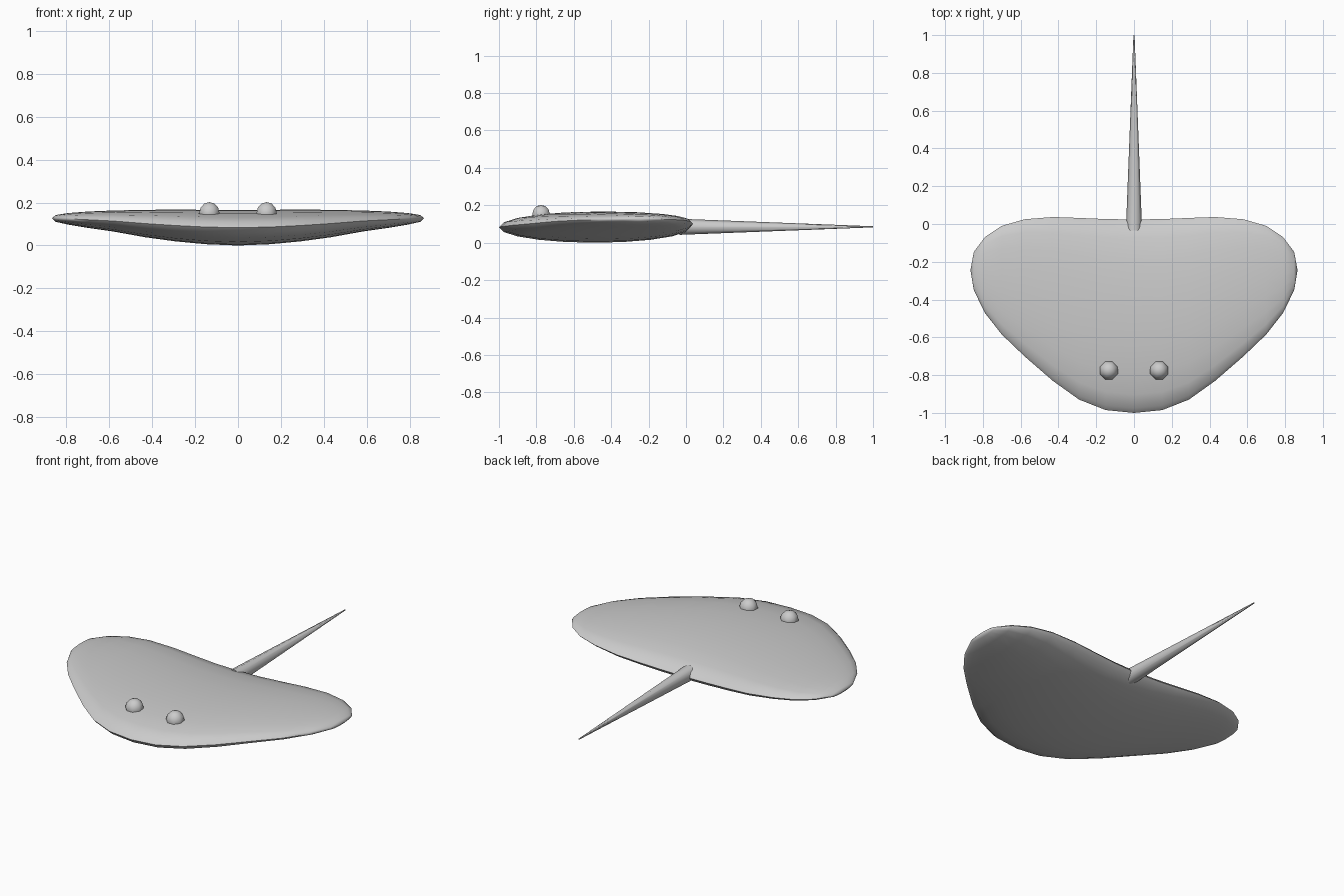
import bpy, bmesh
from math import sin, cos, pi, radians

if "Cube" in bpy.data.objects:
    bpy.data.objects.remove(bpy.data.objects["Cube"])


def smooth(obj, angle):
    bpy.ops.object.select_all(action='DESELECT')
    obj.select_set(True)
    bpy.context.view_layer.objects.active = obj
    bpy.ops.object.shade_smooth_by_angle(angle=radians(angle))


# flat body: elliptical fore-aft sections (x, front y, back y, centre z, half thickness)
half = [
    (0.00, -1.00, 0.024, 0.083, 0.083),
    (0.15, -0.985, 0.026, 0.086, 0.080),
    (0.29, -0.93, 0.032, 0.093, 0.074),
    (0.43, -0.83, 0.037, 0.102, 0.064),
    (0.58, -0.70, 0.025, 0.114, 0.049),
    (0.70, -0.585, -0.01, 0.120, 0.038),
    (0.79, -0.47, -0.07, 0.124, 0.027),
    (0.848, -0.35, -0.148, 0.126, 0.016),
]
stations = [(-x, *r) for x, *r in reversed(half[1:])] + half
SIDES = 20
bm = bmesh.new()
rings = []
for x, yf, yb, zc, h in stations:
    ym, ry = (yf + yb) / 2, (yb - yf) / 2
    rings.append([bm.verts.new((x, ym + ry * cos(2 * pi * i / SIDES),
                                zc + h * sin(2 * pi * i / SIDES)))
                  for i in range(SIDES)])
for a, b in zip(rings, rings[1:]):
    for i in range(SIDES):
        j = (i + 1) % SIDES
        bm.faces.new((a[i], a[j], b[j], b[i]))
# wing tips
for ring, x in ((rings[0], -0.866), (rings[-1], 0.866)):
    tip = bm.verts.new((x, -0.245, 0.127))
    for i in range(SIDES):
        bm.faces.new((ring[i], ring[(i + 1) % SIDES], tip))
bmesh.ops.recalc_face_normals(bm, faces=bm.faces)
mesh = bpy.data.meshes.new("body")
bm.to_mesh(mesh)
bm.free()
body = bpy.data.objects.new("body", mesh)
bpy.context.collection.objects.link(body)
smooth(body, 60)

# tapering tail
bpy.ops.mesh.primitive_cone_add(vertices=8, radius1=0.043, radius2=0.003, depth=1.035,
                                location=(0, 0.4825, 0.085),
                                rotation=(radians(-90), 0, 0))
tail = bpy.context.object
tail.name = "tail"
smooth(tail, 50)

# eyes
for side, name in ((-1, "eye_left"), (1, "eye_right")):
    bpy.ops.mesh.primitive_uv_sphere_add(segments=8, ring_count=6, radius=0.051,
                                         location=(side * 0.133, -0.775, 0.151),
                                         rotation=(0, 0, pi / 8))
    eye = bpy.context.object
    eye.name = name
    smooth(eye, 60)
